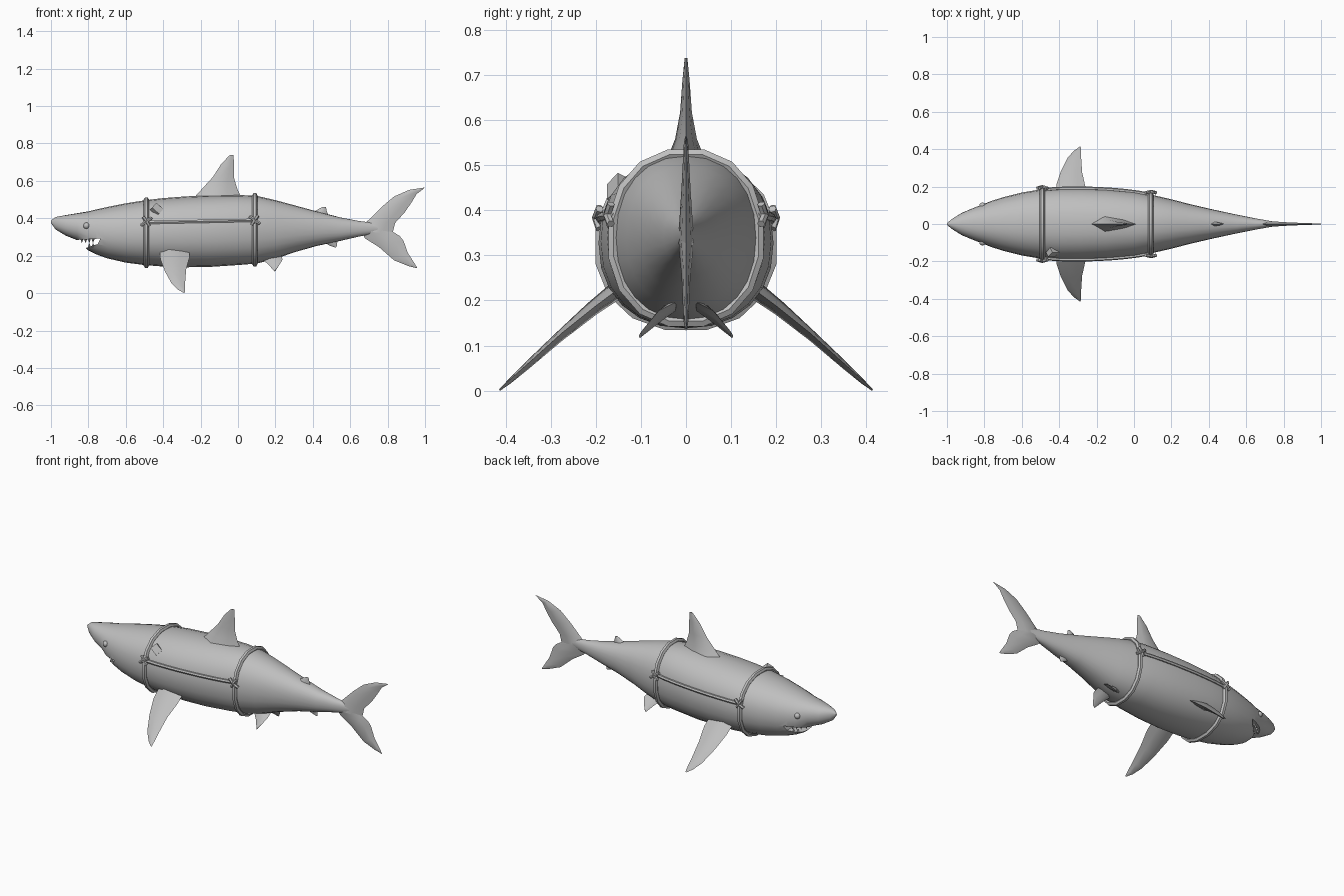
import bpy, bmesh, math
from mathutils import Vector

if "Cube" in bpy.data.objects:
    bpy.data.objects.remove(bpy.data.objects["Cube"])

grey = bpy.data.materials.new("plain grey")
grey.diffuse_color = (0.52, 0.52, 0.52, 1)
grey.use_nodes = True
grey.node_tree.nodes["Principled BSDF"].inputs["Base Color"].default_value = grey.diffuse_color

# body stations: x, bottom z, top z, half width
STATIONS = [
    (-1.0, .375, .388, .004), (-.975, .34, .407, .026), (-.92, .307, .417, .06),
    (-.86, .283, .427, .085), (-.80, .228, .437, .108), (-.76, .208, .447, .124),
    (-.70, .186, .460, .143), (-.60, .163, .480, .168), (-.50, .150, .496, .185),
    (-.40, .142, .508, .193), (-.28, .138, .517, .194), (-.15, .140, .523, .189),
    (0.0, .150, .525, .175), (.10, .158, .520, .155), (.20, .183, .497, .132),
    (.30, .218, .470, .106), (.42, .252, .437, .078), (.55, .280, .404, .050),
    (.65, .303, .385, .030), (.73, .318, .375, .016), (.80, .33, .355, .005)]
POWER = 2.2


def section(x):
    """Centre height, half height and half width of the body at x."""
    for a, b in zip(STATIONS, STATIONS[1:]):
        if x <= b[0]:
            t = (x - a[0]) / (b[0] - a[0])
            lo, hi, w = (a[i] + (b[i] - a[i]) * t for i in (1, 2, 3))
            break
    return (lo + hi) / 2, (hi - lo) / 2, w


def around(x, angle, grow=0.0):
    c, h, w = section(x)
    f = lambda v: math.copysign(abs(v) ** (2 / POWER), v)
    return Vector((x, (w + grow) * f(math.cos(angle)), c + (h + grow) * f(math.sin(angle))))


def side_y(x, z):
    c, h, w = section(x)
    return w * max(0, 1 - abs((z - c) / h) ** POWER) ** (1 / POWER)


def finish(ob, angle=35):
    ob.data.materials.clear()
    ob.data.materials.append(grey)
    bpy.ops.object.select_all(action='DESELECT')
    ob.select_set(True)
    bpy.context.view_layer.objects.active = ob
    bpy.ops.object.shade_smooth_by_angle(angle=math.radians(angle))
    return ob


def loft(name, rings):
    """Skin closed rings of equal length and cap both ends."""
    bm = bmesh.new()
    loops = [[bm.verts.new(p) for p in r] for r in rings]
    n = len(loops[0])
    for a, b in zip(loops, loops[1:]):
        for i in range(n):
            j = (i + 1) % n
            bm.faces.new((a[i], a[j], b[j], b[i]))
    bm.faces.new(loops[0])
    bm.faces.new(loops[-1])
    bmesh.ops.recalc_face_normals(bm, faces=bm.faces)
    me = bpy.data.meshes.new(name)
    bm.to_mesh(me)
    bm.free()
    ob = bpy.data.objects.new(name, me)
    bpy.context.collection.objects.link(ob)
    return ob


def fin(name, rows, side=1):
    """Rows of (leading point, trailing point, half thickness), root to tip."""
    rows = [(Vector(a), Vector(b), t) for a, b, t in rows]
    span = (rows[-1][0] + rows[-1][1]) - (rows[0][0] + rows[0][1])
    rings = []
    for a, b, t in rows:
        n = (b - a).cross(span).normalized() * t
        ring = [a, a.lerp(b, .3) + n, a.lerp(b, .7) + n * .6, b,
                a.lerp(b, .7) - n * .6, a.lerp(b, .3) - n]
        rings.append([(p.x, p.y * side, p.z) for p in ring])
    return finish(loft(name, rings), 50)


def flat_fin(name, rows):
    return fin(name, [((a, 0, b), (c, 0, d), t) for a, b, c, d, t in rows])


def tube(name, points, radius, closed=False):
    cu = bpy.data.curves.new(name, 'CURVE')
    cu.dimensions = '3D'
    cu.bevel_depth = radius
    cu.bevel_resolution = 1
    cu.use_fill_caps = True
    sp = cu.splines.new('POLY')
    sp.points.add(len(points) - 1)
    for q, p in zip(sp.points, points):
        q.co = (*p, 1)
    sp.use_cyclic_u = closed
    ob = bpy.data.objects.new(name, cu)
    bpy.context.collection.objects.link(ob)
    bpy.ops.object.select_all(action='DESELECT')
    ob.select_set(True)
    bpy.context.view_layer.objects.active = ob
    bpy.ops.object.convert(target='MESH')
    return finish(bpy.context.object, 50)


# body with the open mouth cut out
body = loft("body", [[around(s[0], math.tau * i / 24) for i in range(24)] for s in STATIONS])
wedge = [(-.92, .283), (-.83, .286), (-.735, .292), (-.75, .262), (-.80, .246), (-.92, .20)]
cutter = loft("mouth_cutter", [[(x, y, z) for x, z in wedge] for y in (-.3, .3)])
cutter.hide_render = True
mod = body.modifiers.new("mouth", 'BOOLEAN')
mod.operation = 'DIFFERENCE'
mod.solver = 'EXACT'
mod.object = cutter
bpy.context.view_layer.objects.active = body
bpy.ops.object.modifier_apply(modifier="mouth")
bpy.data.objects.remove(cutter)
finish(body)

# fins along the middle
flat_fin("dorsal_fin", [(-.24, .505, .02, .505, .045), (-.19, .56, -.003, .555, .024),
                        (-.135, .62, -.02, .61, .013), (-.09, .69, -.021, .68, .008),
                        (-.045, .737, -.024, .738, .003)])
flat_fin("second_dorsal_fin", [(.39, .425, .485, .41, .014), (.44, .455, .475, .438, .008),
                               (.455, .461, .47, .460, .003)])
flat_fin("anal_fin", [(.45, .28, .535, .29, .012), (.485, .256, .53, .268, .007),
                      (.52, .244, .527, .246, .002)])
flat_fin("upper_tail_lobe", [(.64, .335, .825, .315, .018), (.70, .393, .84, .375, .014),
                             (.765, .458, .89, .43, .01), (.835, .517, .928, .485, .007),
                             (.915, .552, .955, .53, .005), (1.0, .565, .995, .56, .002)])
flat_fin("lower_tail_lobe", [(.64, .355, .825, .33, .018), (.68, .292, .865, .305, .014),
                             (.755, .245, .885, .28, .01), (.835, .175, .908, .215, .007),
                             (.91, .145, .937, .17, .005), (.957, .133, .957, .138, .002)])

for side, label in ((-1, "near"), (1, "far")):
    # paired fins
    fin("pectoral_fin_" + label, [
        ((-.42, .13, .24), (-.26, .13, .24), .022), ((-.415, .21, .18), (-.26, .2, .188), .016),
        ((-.39, .285, .115), (-.277, .275, .128), .011), ((-.355, .355, .052), (-.282, .345, .065), .008),
        ((-.32, .392, .018), (-.283, .39, .025), .005), ((-.29, .413, .001), (-.285, .413, .003), .002)], side)
    fin("pelvic_fin_" + label, [
        ((.12, .025, .19), (.235, .025, .195), .013), ((.165, .065, .15), (.238, .06, .178), .009),
        ((.195, .103, .116), (.207, .1, .13), .003)], side)

    # eye
    bpy.ops.mesh.primitive_uv_sphere_add(segments=12, ring_count=8, radius=.017,
                                         location=(-.81, side * (side_y(-.81, .36) - .004), .36))
    bpy.context.object.name = "eye_" + label
    finish(bpy.context.object)

    # teeth along both jaws
    for i, x in enumerate((-.835, -.815, -.795, -.775)):
        for jaw, z, tip in (("upper", .278, math.pi), ("lower", .258, 0)):
            if jaw == "lower" and i < 2:
                continue
            y = side * (side_y(x, z) - .014)
            bpy.ops.mesh.primitive_cone_add(vertices=4, radius1=.008, radius2=0, depth=.022,
                                            location=(x, y, z), rotation=(tip, 0, 0))
            bpy.context.object.name = f"{jaw}_tooth_{label}"
            finish(bpy.context.object)

    # side rope lying on the skin, with crossed ties at both ends
    path = [(x, side * (side_y(x, z) + .003), z) for x, z in
            [(-.49 + .59 * i / 8, .378 + .012 * i / 8) for i in range(9)]]
    tube("side_rope_" + label, path, .010)
    for x, z, flip in ((-.49, .383, 1), (.09, .39, -1)):
        for j, (dx, dz) in enumerate(((.028, .02), (.016, -.024))):
            pts = [(x + flip * k * dx, side * (side_y(x, z) + .022 - .008 * abs(k)), z + k * dz)
                   for k in (-1, 0, 1)]
            tube(f"rope_tie_{label}", pts, .009)

# harness rings
for name, x in (("front_ring", -.49), ("rear_ring", .09)):
    tube(name, [around(x, math.tau * (i + .5) / 16, .006) for i in range(16)], .014, True)

# small tag on the near shoulder
y = -side_y(-.435, .447)
bpy.ops.mesh.primitive_cube_add(size=1, location=(-.435, y - .004, .447))
tag = bpy.context.object
tag.name = "shoulder_tag"
tag.scale = (.05, .03, .042)
tag.rotation_euler = (math.radians(-35), math.radians(42), 0)
finish(tag)
